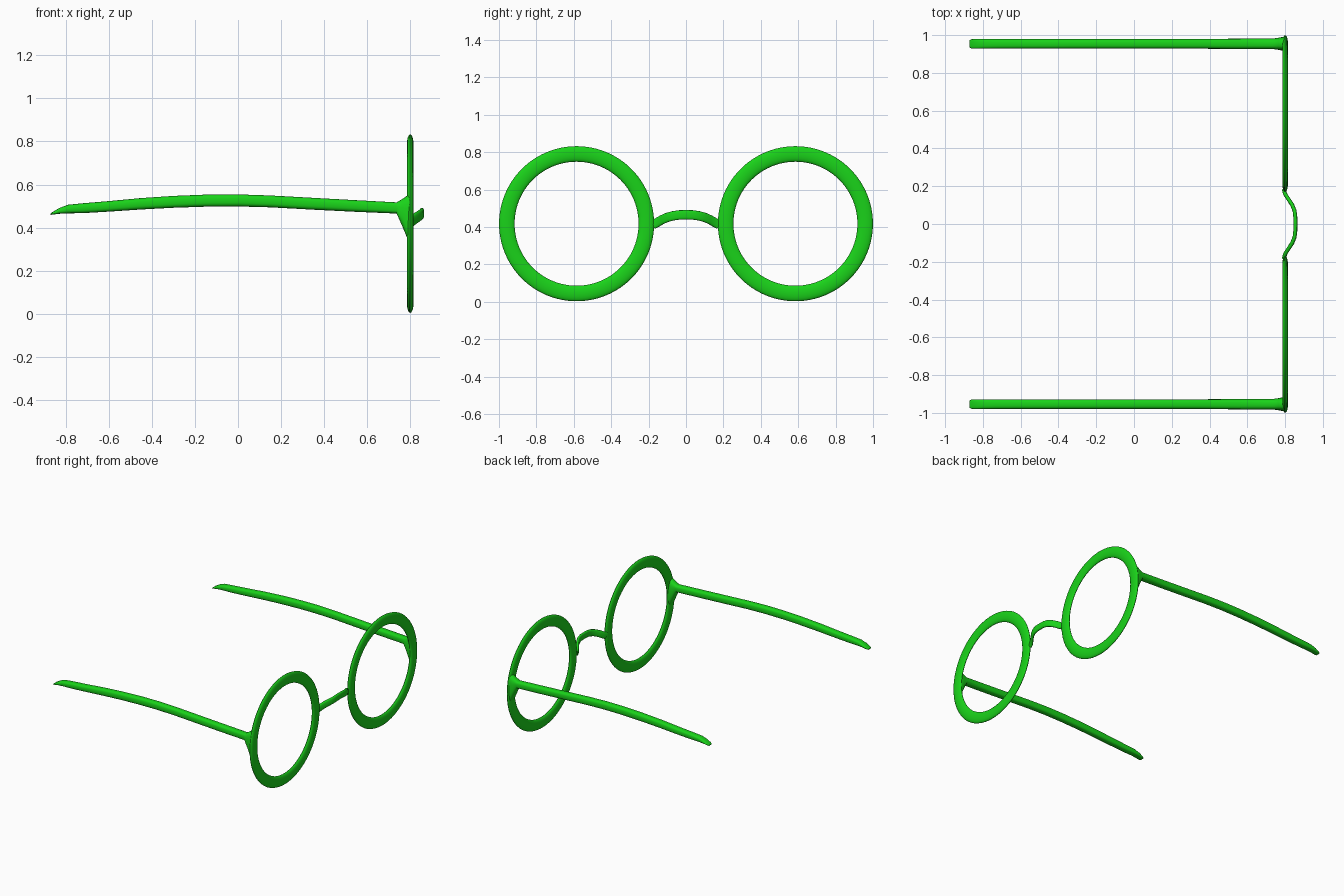
import bpy, bmesh, math
from mathutils import Vector

if "Cube" in bpy.data.objects:
    bpy.data.objects.remove(bpy.data.objects["Cube"])

mat = bpy.data.materials.new("green")
mat.diffuse_color = (0.01, 0.65, 0.01, 1)
mat.use_nodes = True
mat.node_tree.nodes["Principled BSDF"].inputs["Base Color"].default_value = mat.diffuse_color


def loft(name, sections, n=24, power=2.0, closed=False):
    """Skin superellipse sections given as (centre, half axis a, half axis b)."""
    bm = bmesh.new()
    rings = []
    for c, a, b in sections:
        ring = []
        for i in range(n):
            t = 2 * math.pi * i / n
            u, v = math.cos(t), math.sin(t)
            u = math.copysign(abs(u) ** (2 / power), u)
            v = math.copysign(abs(v) ** (2 / power), v)
            ring.append(bm.verts.new(Vector(c) + Vector(a) * u + Vector(b) * v))
        rings.append(ring)
    m = len(rings)
    for k in range(m if closed else m - 1):
        r, s = rings[k], rings[(k + 1) % m]
        for i in range(n):
            j = (i + 1) % n
            bm.faces.new((r[i], r[j], s[j], s[i]))
    if not closed:
        bm.faces.new(rings[0])
        bm.faces.new(rings[-1])
    bmesh.ops.recalc_face_normals(bm, faces=bm.faces)
    me = bpy.data.meshes.new(name)
    bm.to_mesh(me)
    bm.free()
    me.materials.append(mat)
    ob = bpy.data.objects.new(name, me)
    bpy.context.collection.objects.link(ob)
    bpy.ops.object.select_all(action='DESELECT')
    ob.select_set(True)
    bpy.context.view_layer.objects.active = ob
    bpy.ops.object.shade_smooth_by_angle(angle=math.radians(40))
    return ob


RIM_X, RIM_Y, RIM_Z = 0.80, 0.585, 0.418
RIM_R, RIM_W, RIM_T = 0.373, 0.0415, 0.015

# Temple stations: x, top z, bottom z, half width
temple = [
    (-0.872, 0.464, 0.459, 0.018), (-0.862, 0.472, 0.460, 0.024),
    (-0.83, 0.491, 0.464, 0.026), (-0.79, 0.506, 0.466, 0.026),
    (-0.72, 0.513, 0.467, 0.026), (-0.60, 0.523, 0.474, 0.026),
    (-0.45, 0.537, 0.484, 0.026), (-0.30, 0.547, 0.492, 0.026),
    (-0.15, 0.553, 0.497, 0.026), (0.0, 0.554, 0.498, 0.026),
    (0.15, 0.549, 0.494, 0.026), (0.35, 0.538, 0.483, 0.026),
    (0.55, 0.527, 0.473, 0.027), (0.737, 0.517, 0.465, 0.028),
    (0.765, 0.534, 0.402, 0.032), (0.788, 0.550, 0.346, 0.037),
    (0.80, 0.550, 0.346, 0.037),
]

for side, label in ((1, "left"), (-1, "right")):
    # Round rim with a flattened oval profile
    rim = []
    for i in range(96):
        t = 2 * math.pi * i / 96
        d = Vector((0, math.cos(t), math.sin(t)))
        rim.append((Vector((RIM_X, side * RIM_Y, RIM_Z)) + d * RIM_R,
                    d * RIM_W, (RIM_T, 0, 0)))
    loft(label + "_rim", rim, n=20, closed=True)

    # Temple arm flaring into the hinge
    loft(label + "_temple",
         [((x, side * 0.954, (top + bot) / 2), (0, hw, 0), (0, 0, (top - bot) / 2))
          for x, top, bot, hw in temple], power=2.8)

# Arched nose bridge: x, y, z of the centre line on one half
half = [(0.795, 0.176, 0.413), (0.802, 0.155, 0.424), (0.820, 0.128, 0.440),
        (0.838, 0.100, 0.452), (0.850, 0.070, 0.460), (0.854, 0.038, 0.465)]
path = [Vector(p) for p in half] + [Vector((0.854, 0, 0.466))]
path += [Vector((x, -y, z)) for x, y, z in reversed(half)]
sections = []
for i, p in enumerate(path):
    tan = (path[min(i + 1, len(path) - 1)] - path[max(i - 1, 0)]).normalized()
    out = Vector((0, 0, 1)).cross(tan).normalized()
    up = tan.cross(out)
    sections.append((p, out * 0.0105, up * 0.025))
loft("nose_bridge", sections, n=20, power=2.8)
